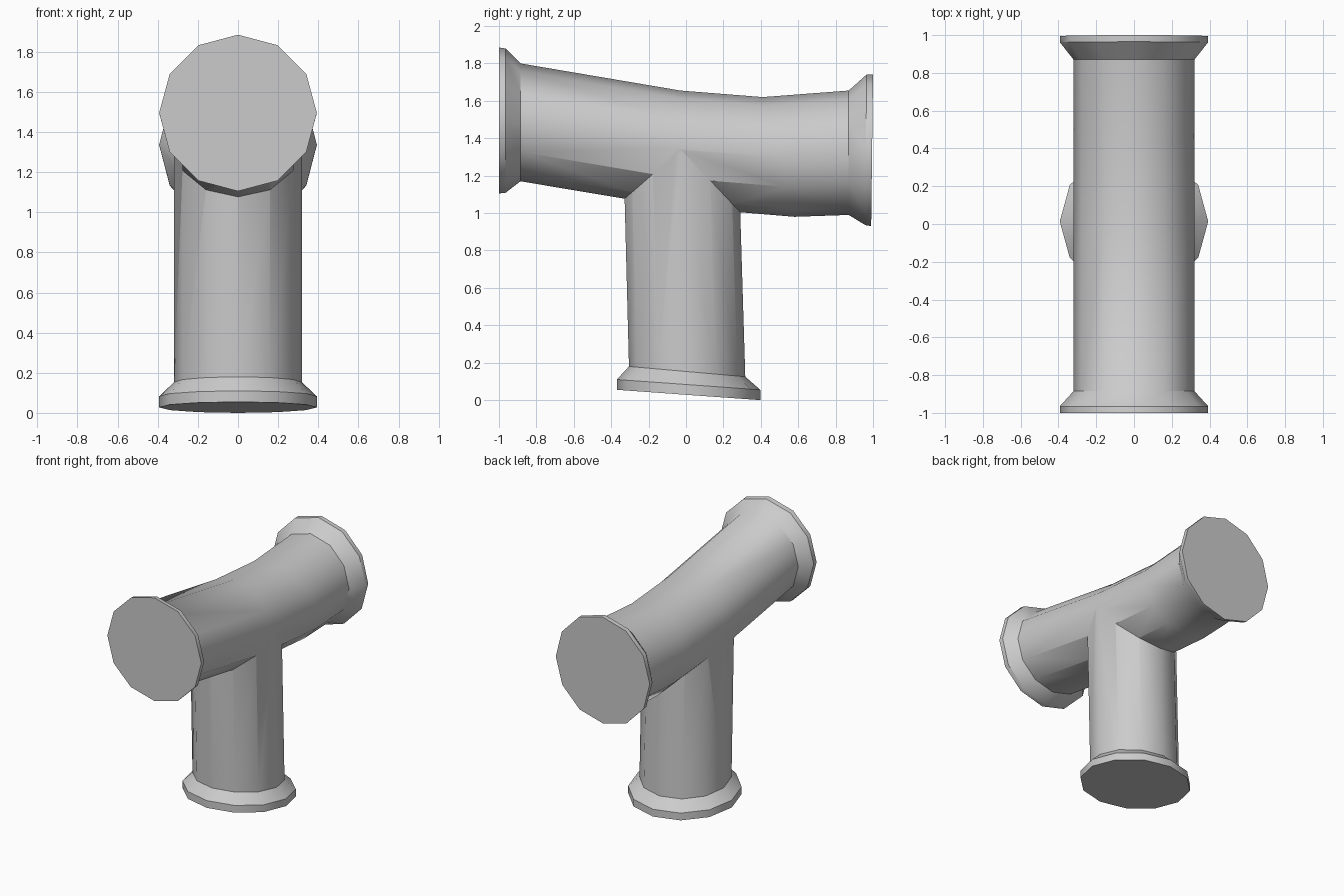
import bpy, bmesh
from math import sin, cos, pi, radians
from mathutils import Vector

if "Cube" in bpy.data.objects:
    bpy.data.objects.remove(bpy.data.objects["Cube"])


def tube(name, rings, sides=12):
    """Loft rings given as (point A, point B, x radius); A and B are opposite (y, z) points."""
    bm = bmesh.new()
    loops = []
    for a, b, rx in rings:
        a, b = Vector((0, *a)), Vector((0, *b))
        mid, half = (a + b) / 2, (a - b) / 2
        loops.append([bm.verts.new(mid + half * cos(2 * pi * i / sides)
                                   + Vector((rx * sin(2 * pi * i / sides), 0, 0)))
                      for i in range(sides)])
    for p, q in zip(loops, loops[1:]):
        for i in range(sides):
            j = (i + 1) % sides
            bm.faces.new((p[i], p[j], q[j], q[i]))
    bm.faces.new(loops[0])
    bm.faces.new(loops[-1])
    bmesh.ops.recalc_face_normals(bm, faces=bm.faces)
    mesh = bpy.data.meshes.new(name)
    bm.to_mesh(mesh)
    bm.free()
    obj = bpy.data.objects.new(name, mesh)
    bpy.context.collection.objects.link(obj)
    return obj


# Bent cross pipe with a flange at each end
main = tube("pipe_tee", [
    ((-1.0, 1.885), (-1.0, 1.105), .393),
    ((-.965, 1.88), (-.965, 1.108), .393),
    ((-.885, 1.80), (-.885, 1.17), .32),
    ((-.03, 1.655), (-.08, 1.035), .32),
    ((.41, 1.62), (.58, .98), .32),
    ((.87, 1.655), (.87, .99), .32),
    ((.965, 1.74), (.96, .935), .393),
    ((1.0, 1.74), (.99, .93), .393)])

# Slightly leaning branch pipe with its foot flange
branch = tube("branch_pipe", [
    ((-.37, .055), (.397, 0), .393),
    ((-.37, .11), (.397, .055), .393),
    ((-.305, .18), (.317, .125), .319),
    ((-.335, 1.34), (.28, 1.33), .319)])

# Fuse both into one clean tee
mod = main.modifiers.new("join", 'BOOLEAN')
mod.operation = 'UNION'
mod.solver = 'EXACT'
mod.object = branch
bpy.ops.object.select_all(action='DESELECT')
bpy.context.view_layer.objects.active = main
main.select_set(True)
bpy.ops.object.modifier_apply(modifier=mod.name)
bpy.data.objects.remove(branch)
bpy.ops.object.shade_smooth_by_angle(angle=radians(35))
